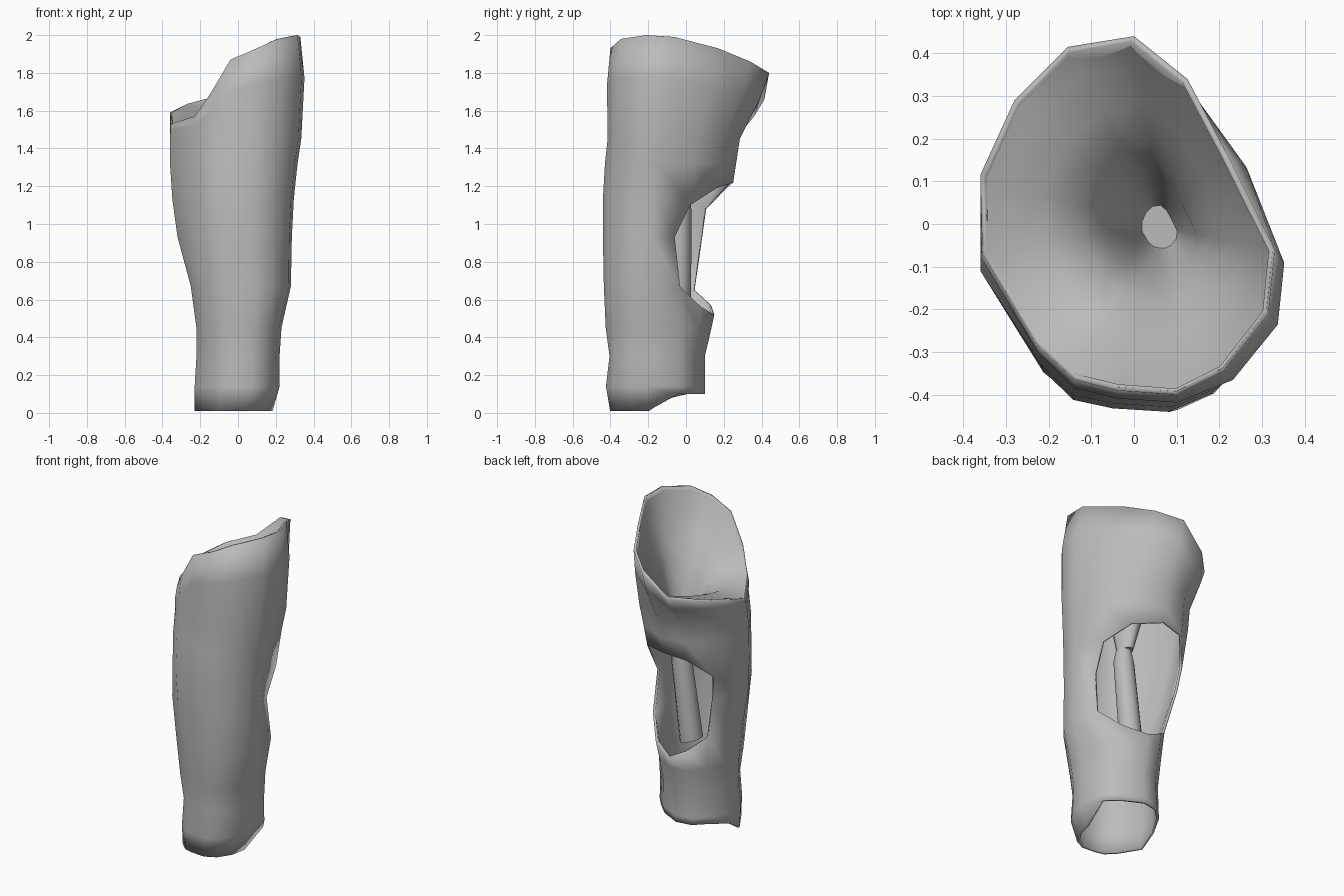
import bpy, bmesh, math
from mathutils import Vector

cube = bpy.data.objects.get("Cube")
if cube:
    bpy.data.objects.remove(cube)

grey = bpy.data.materials.new("mid_grey")
grey.use_nodes = True
COLOUR = (0.5, 0.5, 0.5, 1)
grey.diffuse_color = COLOUR
grey.node_tree.nodes["Principled BSDF"].inputs["Base Color"].default_value = COLOUR

# Slanted top rim, clockwise from the left side
RIM = [Vector(p) for p in (
    (.33, -.06, 1.99), (.315, -.21, 2), (.21, -.345, 1.98), (.1, -.4, 1.93),
    (-.04, -.39, 1.87), (-.14, -.365, 1.7), (-.23, -.28, 1.57), (-.355, -.07, 1.53),
    (-.36, .115, 1.59), (-.28, .29, 1.63), (-.155, .415, 1.66), (0, .44, 1.8),
    (.125, .34, 1.86), (.215, .17, 1.93))]
N = len(RIM)


def section(changes):
    """Rim outline as fractions of the extents, with some columns moved."""
    points = [Vector(((p.x + .36) / .69, (p.y + .4) / .84)) for p in RIM]
    for i, p in changes.items():
        points[i] = Vector(p)
    return points


# Cross-sections of the foot end, ankle and calf by height
SECTIONS = [
    (.25, section({1: (.95, .22), 6: (.19, .143), 7: (0, .4), 12: (.8, .88), 13: (.98, .73)})),
    (.55, section({6: (.11, .143), 7: (0, .37), 12: (.79, .88), 13: (.95, .69)})),
    (1.1, section({6: (.21, .143), 7: (0, .46), 12: (.78, .88), 13: (.93, .69)}))]

# Body extents by height: z, x min, x max, y min, y max
EXTENTS = [
    (0, -.23, .18, -.4, .1), (.13, -.23, .22, -.425, .1), (.3, -.22, .22, -.405, .1),
    (.45, -.22, .23, -.425, .135), (.52, -.23, .25, -.43, .15), (.67, -.25, .28, -.435, .15),
    (.93, -.32, .285, -.44, .2), (1.22, -.36, .3, -.44, .25), (1.45, -.36, .335, -.415, .285)]


def bracket(table, z):
    """Neighbouring rows of a table sorted by height, and the blend between them."""
    for low, high in zip(table, table[1:]):
        if z <= high[0]:
            break
    return low, high, min(max((z - low[0]) / (high[0] - low[0]), 0), 1)


def body_point(i, z):
    """Point of column i on the body surface at height z."""
    low, high, t = bracket(EXTENTS, z)
    x0, x1, y0, y1 = (a + (b - a) * t for a, b in zip(low[1:], high[1:]))
    low, high, t = bracket(SECTIONS, z)
    f = low[1][i].lerp(high[1][i], t)
    return Vector((x0 + (x1 - x0) * f.x, y0 + (y1 - y0) * f.y, z))


def loft(name, rings, skip=lambda r, i: False, cap=False):
    """Join rings of points with quads, leaving out the skipped ones."""
    bm = bmesh.new()
    rows = [[bm.verts.new(p) for p in ring] for ring in rings]
    for r, (a, b) in enumerate(zip(rows, rows[1:])):
        n = len(a)
        for i in range(n):
            j = (i + 1) % n
            if not skip(r, i):
                bm.faces.new((a[i], b[i], b[j], a[j]))
    if cap:
        bm.faces.new(rows[-1][::-1])
    mesh = bpy.data.meshes.new(name)
    bm.to_mesh(mesh)
    bm.free()
    mesh.materials.append(grey)
    obj = bpy.data.objects.new(name, mesh)
    bpy.context.collection.objects.link(obj)
    bpy.ops.object.select_all(action="DESELECT")
    obj.select_set(True)
    bpy.context.view_layer.objects.active = obj
    bpy.ops.object.shade_smooth_by_angle(angle=math.radians(50))
    return obj


def ring(z, special={}):
    return [body_point(i, special.get(i, z)) for i in range(N)]


# Outer shell with a raised back hem, rear window and flared rim
hem = [body_point(i, .01 + .09 * min(max((p.y + .2) / .15, 0), 1))
       for i, p in enumerate(ring(0))]
window_bottom = ring(.67, {9: .65, 10: .57, 11: .52, 12: .56, 13: .67})
window_middle = ring(.93)
window_middle[13] = Vector((.24, -.06, .93))
window_top = ring(1.13, {9: 1.08, 10: 1.2, 11: 1.22, 12: 1.19, 13: 1.1})
neck = ring(1.45)
flare = [a.lerp(b, .6) for a, b in zip(neck, RIM)]
for p in flare:
    p.x += .02 if p.x > .2 else 0
    p.y *= 1.03
rings = [hem, ring(.14), ring(.3), ring(.45), window_bottom, window_middle,
         window_top, ring(1.32), neck, flare, RIM]
shell = loft("outer_shell", rings, lambda r, i: r in (4, 5) and 9 <= i <= 12)
wall = shell.modifiers.new("wall", "SOLIDIFY")
wall.thickness = .015
wall.offset = -1

# Trumpet-shaped inner socket: a gentle lip, then a steep throat.
# Each ring has a width, a level and how much of the rim's slant it keeps.
CENTRE = Vector((.07, -.01, 0))
socket_rings = []
for width, level, slant in ((.98, 1.6, 1), (.85, 1.58, .7), (.65, 1.56, .4), (.45, 1.51, .2),
                            (.3, 1.4, .08), (.2, 1.26, 0), (.12, 1.12, 0)):
    socket_rings.append([])
    for p in RIM:
        q = CENTRE.lerp(p, width)
        q.z = level + (p.z - level) * slant
        socket_rings[-1].append(q)
loft("inner_socket", socket_rings, cap=True)


# Leaning support post under the socket
def post_ring(x, y, z, radius, slant=0):
    turns = [-math.tau * k / 12 for k in range(12)]
    return [Vector((x + radius * math.cos(a), y + radius * math.sin(a),
                    z + slant * math.cos(a))) for a in turns]


loft("support_post", [post_ring(-.01, -.04, .57, .066, -.02),
                      post_ring(.05, -.03, 1.05, .06), post_ring(.06, -.02, 1.12, .045)])
